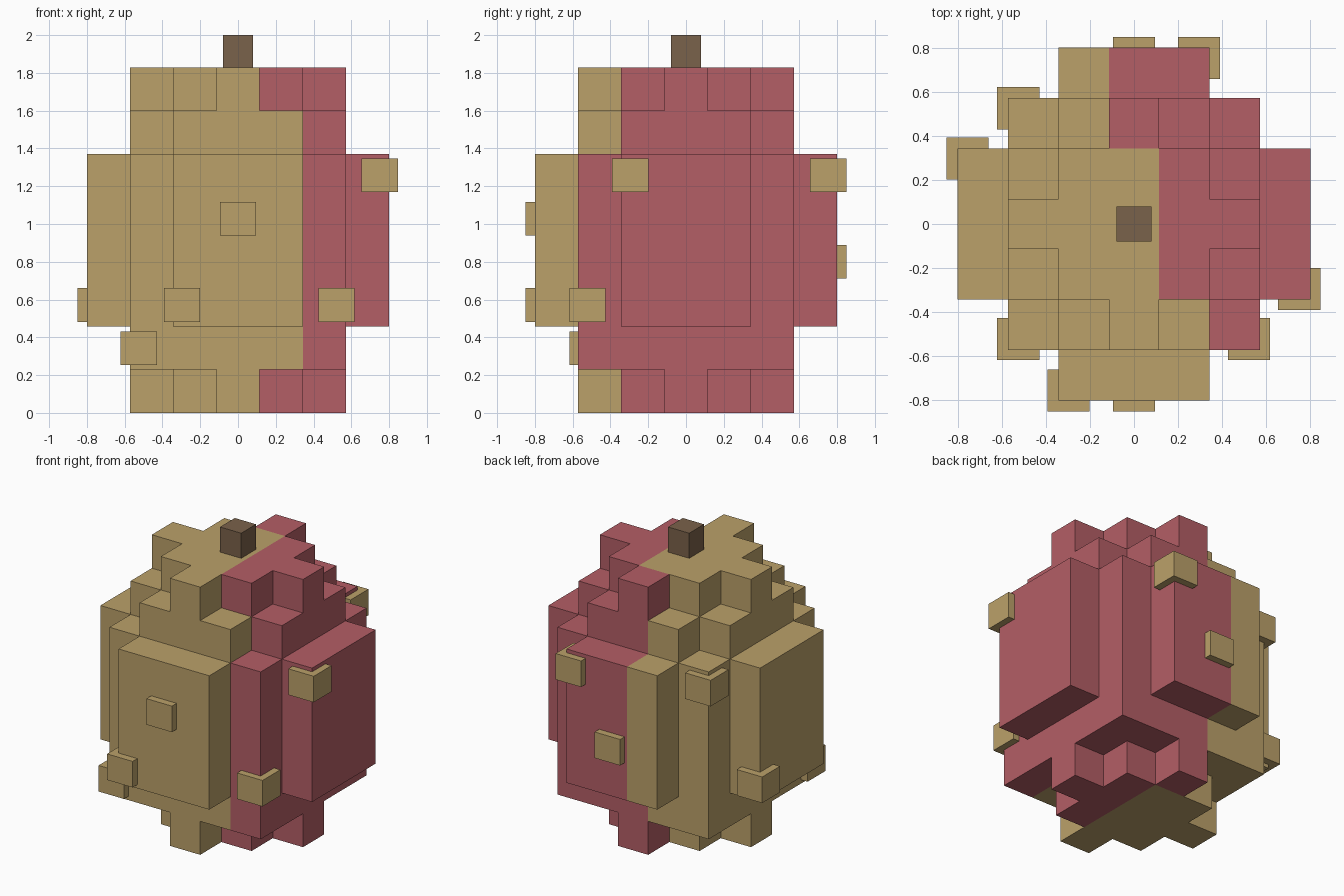
import bpy, bmesh
from mathutils import Vector, Matrix

if "Cube" in bpy.data.objects:
    bpy.data.objects.remove(bpy.data.objects["Cube"])

U = 1.6 / 7  # edge length of one block


def material(name, rgb):
    m = bpy.data.materials.new(name)
    m.diffuse_color = (*rgb, 1)
    m.use_nodes = True
    m.node_tree.nodes["Principled BSDF"].inputs["Base Color"].default_value = m.diffuse_color
    return m


KHAKI = material("khaki", (0.497, 0.356, 0.144))
RED = material("dusty red", (0.456, 0.112, 0.133))
BROWN = material("stem brown", (0.195, 0.122, 0.069))


def new_object(name, bm, mats):
    mesh = bpy.data.meshes.new(name)
    bm.to_mesh(mesh)
    bm.free()
    for m in mats:
        mesh.materials.append(m)
    ob = bpy.data.objects.new(name, mesh)
    bpy.context.collection.objects.link(ob)
    return ob


def box(name, center, size, mat):
    bm = bmesh.new()
    bmesh.ops.create_cube(bm, size=1, matrix=Matrix.Translation(center) @ Matrix.Diagonal((*size, 1)))
    return new_object(name, bm, [mat])


# Stepped footprint of each block layer
def filled(i, j, k):
    near, far = sorted((abs(i), abs(j)))
    if k in (0, 7):
        return near + far <= 2
    if k == 1:
        return far <= 2
    if k == 6:
        return far <= 2 and near + far <= 3
    if 2 <= k <= 5:
        return far <= 2 or (far == 3 and near <= 1)
    return False


# Blocky fruit body: outer faces only, split into two colours by a slanted line
bm = bmesh.new()
for i in range(-3, 4):
    for j in range(-3, 4):
        for k in range(8):
            if not filled(i, j, k):
                continue
            c = Vector((i, j, k + 0.5))
            for axis in range(3):
                for sign in (-1, 1):
                    n = Vector((0, 0, 0))
                    n[axis] = sign
                    if filled(i + int(n.x), j + int(n.y), k + int(n.z)):
                        continue
                    a = Vector((0, 0, 0))
                    a[(axis + 1) % 3] = 1
                    b = n.cross(a)
                    corners = [(-1, -1), (1, -1), (1, 1), (-1, 1)]
                    f = bm.faces.new([bm.verts.new((c + (n + s * a + t * b) / 2) * U) for s, t in corners])
                    f.material_index = int(3 * i + j >= 2)
bmesh.ops.remove_doubles(bm, verts=bm.verts[:], dist=0.001)
bmesh.ops.dissolve_limit(bm, angle_limit=0.01, verts=bm.verts[:], edges=bm.edges[:],
                         delimit={'MATERIAL'})
new_object("fruit_body", bm, [KHAKI, RED])

# Stem
box("stem", (0, 0, 1.914), (0.16, 0.16, 0.172), BROWN)

# Small bumps sunk into the skin: x, y, height in block layers
bumps = [(0, -0.755, 4), (-0.297, -0.755, 2), (0.522, -0.522, 2),
         (-0.525, -0.522, 1), (0.75, -0.295, 5), (-0.755, 0.297, 2),
         (0.295, 0.753, 5), (0, 0.753, 3), (-0.525, 0.525, 5)]
for n, (x, y, k) in enumerate(bumps, 1):
    box(f"bump_{n}", (x, y, (k + 0.5) * U), (0.192, 0.192, 0.178), KHAKI)
